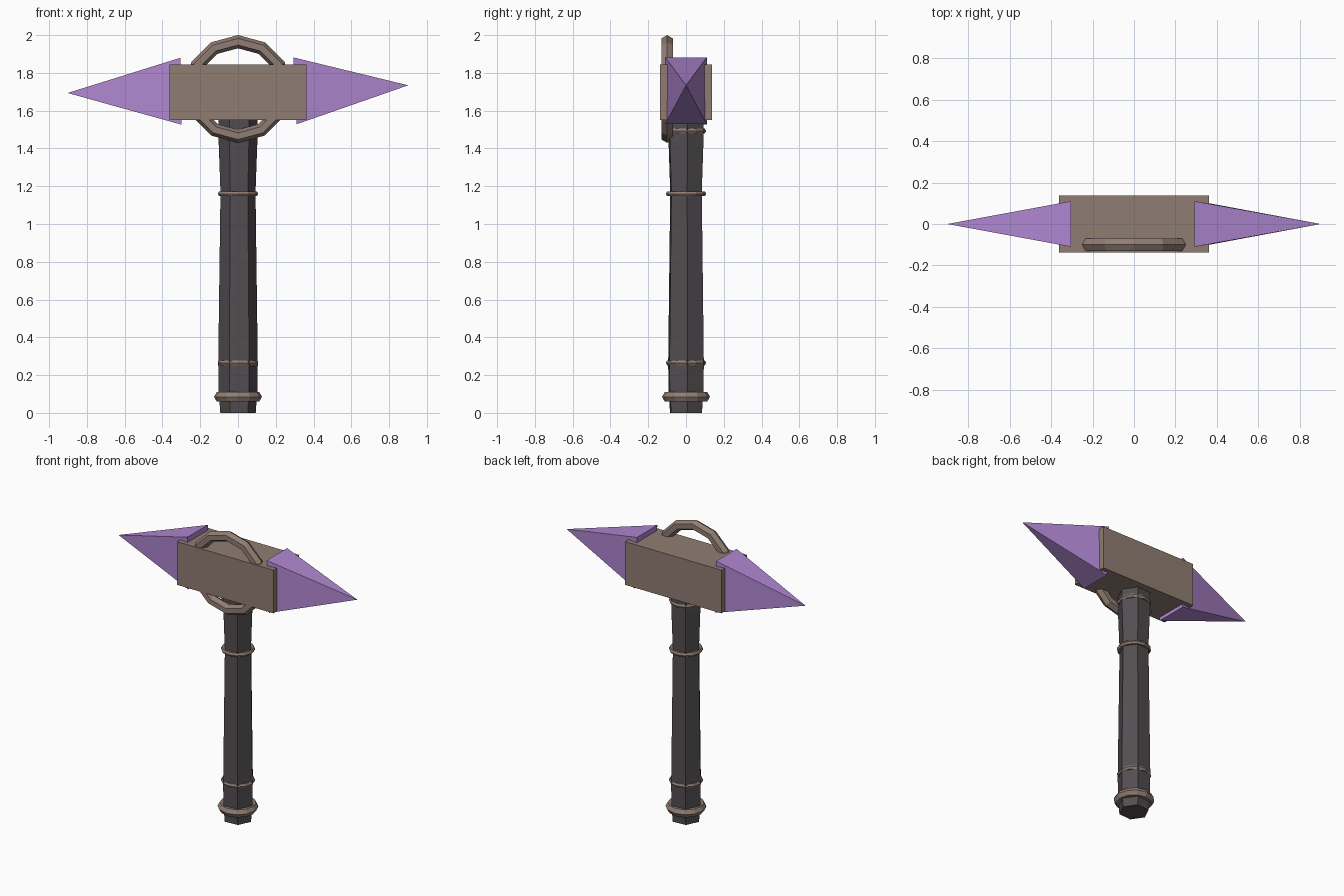
import bpy, bmesh
from math import radians, pi, cos, sin
from mathutils import Matrix

if "Cube" in bpy.data.objects:
    bpy.data.objects.remove(bpy.data.objects["Cube"])


def material(name, rgb):
    m = bpy.data.materials.new(name)
    m.diffuse_color = (*rgb, 1)
    m.use_nodes = True
    m.node_tree.nodes["Principled BSDF"].inputs["Base Color"].default_value = m.diffuse_color
    return m


WOOD = material("dark_wood", (0.085, 0.075, 0.082))
BRONZE = material("bronze", (0.28, 0.205, 0.17))
CRYSTAL = material("crystal", (0.43, 0.24, 0.63))


def finish(name, bm, mat):
    bmesh.ops.recalc_face_normals(bm, faces=bm.faces)
    me = bpy.data.meshes.new(name)
    bm.to_mesh(me)
    bm.free()
    me.materials.append(mat)
    ob = bpy.data.objects.new(name, me)
    bpy.context.collection.objects.link(ob)
    return ob


def lathe(name, profile, sides, twist, mat):
    """Stack of regular polygons (radius, z) closed with caps."""
    bm = bmesh.new()
    rings = [[bm.verts.new((r * cos(twist + 2 * pi * i / sides),
                            r * sin(twist + 2 * pi * i / sides), z))
              for i in range(sides)] for r, z in profile]
    for a, b in zip(rings, rings[1:]):
        for i in range(sides):
            j = (i + 1) % sides
            bm.faces.new((a[i], a[j], b[j], b[i]))
    bm.faces.new(rings[0])
    bm.faces.new(rings[-1])
    return finish(name, bm, mat)


def ring(name, loc, major, minor, rot=(0, 0, 0)):
    bpy.ops.mesh.primitive_torus_add(
        major_segments=12, minor_segments=6, major_radius=major,
        minor_radius=minor, location=loc, rotation=rot)
    ob = bpy.context.object
    ob.name = name
    ob.data.materials.append(BRONZE)


def spike(name, base, length, angle):
    """Four-sided pyramid pointing along +x, turned about y by angle."""
    bm = bmesh.new()
    corners = [bm.verts.new((0, y * 0.11, z * 0.177))
               for y, z in ((-1, -1), (1, -1), (1, 1), (-1, 1))]
    tip = bm.verts.new((length, 0, 0))
    bm.faces.new(corners)
    for i in range(4):
        bm.faces.new((corners[i], corners[(i + 1) % 4], tip))
    bm.transform(Matrix.Translation(base) @ Matrix.Rotation(angle, 4, 'Y'))
    finish(name, bm, CRYSTAL)


# hexagonal shaft with a slight flare at both ends
lathe("handle", [(0.094, 0), (0.103, 0.12), (0.105, 0.26), (0.093, 1.17),
                 (0.103, 1.44), (0.103, 1.57)], 6, radians(4), WOOD)

# bands around the shaft and the pommel collar
for n, z in (("lower_band", 0.265), ("middle_band", 1.16), ("upper_band", 1.492)):
    ring(n, (0, 0, z), 0.092, 0.015)
ring("pommel_collar", (0, 0, 0.085), 0.097, 0.03)

# head block
bm = bmesh.new()
bmesh.ops.create_cube(bm, size=1)
bm.transform(Matrix.Translation((0, 0, 1.697)) @ Matrix.Diagonal((0.726, 0.274, 0.295, 1)))
finish("head_block", bm, BRONZE)

# large upright ring set in the front of the head
ring("head_ring", (0, -0.1, 1.715), 0.25, 0.035, (radians(90), 0, 0))

# crystal spikes, each tilted a little
spike("right_spike", (0.302, 0, 1.705), 0.6, radians(-2.8))
spike("left_spike", (-0.302, 0, 1.703), 0.6, radians(180 - 0.9))
